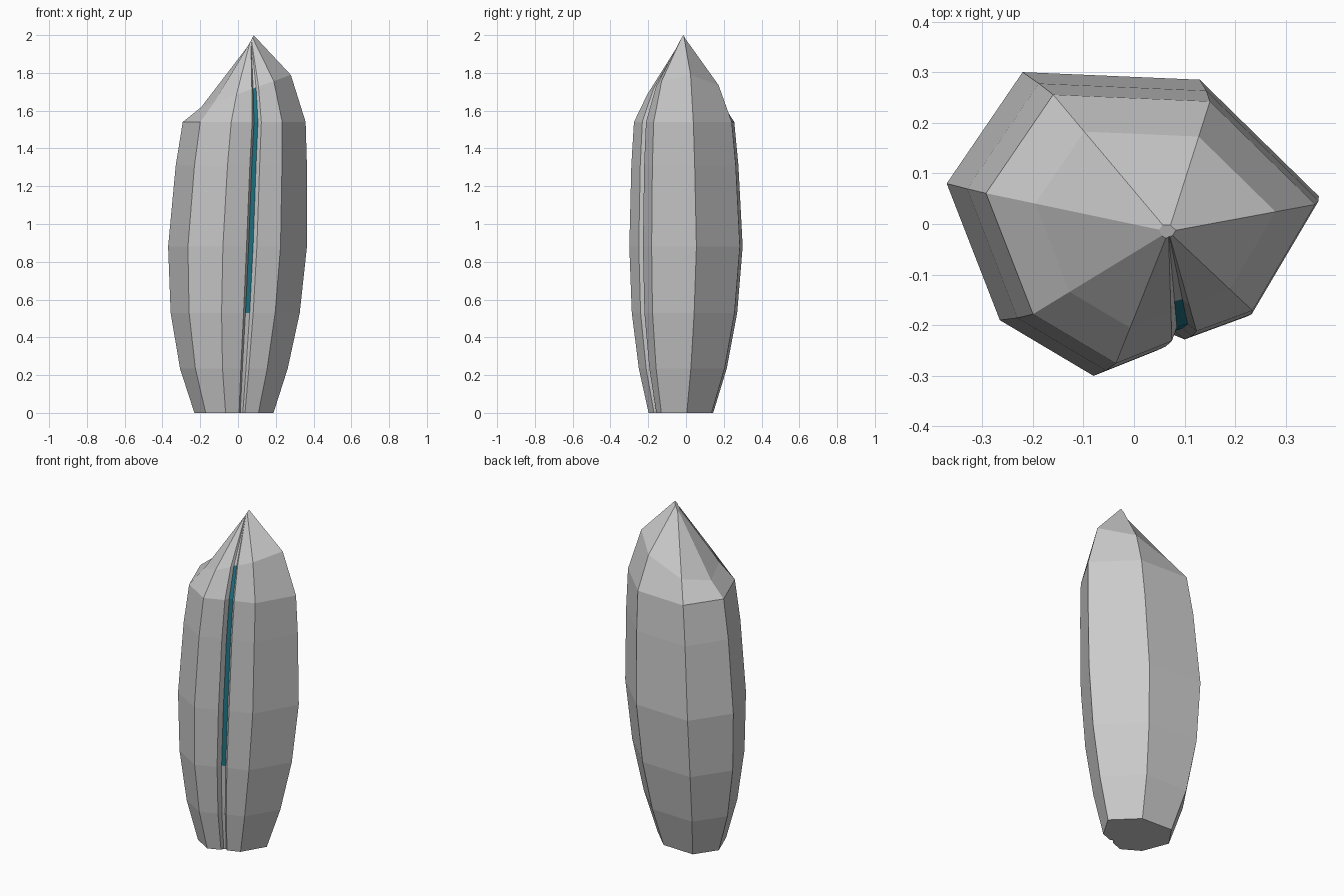
import bpy
import bmesh
from mathutils import Vector

old = bpy.data.objects.get("Cube")
if old:
    bpy.data.objects.remove(old, do_unlink=True)


def make_material(name, rgb):
    mat = bpy.data.materials.new(name)
    mat.use_nodes = True
    color = (*rgb, 1.0)
    mat.diffuse_color = color
    mat.node_tree.nodes["Principled BSDF"].inputs["Base Color"].default_value = color
    return mat


# Cross-section at the widest height, counter-clockwise; the notch is a front groove
section = [
    (-0.08, -0.30),
    (0.045, -0.25), (0.056, -0.219), (0.08, -0.212), (0.10, -0.228),
    (0.225, -0.182), (0.365, 0.055), (0.13, 0.285),
    (-0.22, 0.30), (-0.37, 0.08), (-0.265, -0.19),
]
GROOVE_FLOOR = 2

# Body rings: height, scale, x shift, y shift
levels = [
    (0.0, 0.57, -0.02, -0.027),
    (0.235, 0.776, -0.02, -0.017),
    (0.53, 0.93, -0.0125, -0.008),
    (0.88, 1.0, 0.0, 0.0),
    (1.31, 0.945, 0.02, -0.006),
    (1.54, 0.885, 0.035, -0.01),
]
rings = [[Vector((x * s + dx, y * s + dy, z)) for x, y in section]
         for z, s, dx, dy in levels]


def tilted_ring(base, amount, height, slope):
    """Shrink a ring towards the tip and lay it on a plane rising along x."""
    tip = Vector((0.068, -0.015, 0))
    ring = []
    for p in base:
        q = tip + (p - tip) * amount
        ring.append(Vector((q.x, q.y, height + slope * (q.x - tip.x))))
    return ring


shoulder = rings[-1]
rings.append(tilted_ring(shoulder, 0.73, 1.713, 0.36))
rings.append(tilted_ring(shoulder, 0.05, 1.971, 2.0))

# Faceted crystal body
bm = bmesh.new()
loops = [[bm.verts.new(p) for p in ring] for ring in rings]
count = len(section)
for level, (low, high) in enumerate(zip(loops, loops[1:])):
    for i in range(count):
        j = (i + 1) % count
        face = bm.faces.new((low[i], low[j], high[j], high[i]))
        # Coloured inlay along the groove floor
        if i == GROOVE_FLOOR and 2 <= level <= 5:
            face.material_index = 1
bm.faces.new(list(reversed(loops[0])))
bm.faces.new(loops[-1])
bmesh.ops.recalc_face_normals(bm, faces=bm.faces)

mesh = bpy.data.meshes.new("crystal_body")
bm.to_mesh(mesh)
bm.free()
mesh.materials.append(make_material("pale_grey_stone", (0.6, 0.6, 0.6)))
mesh.materials.append(make_material("teal_inlay", (0.015, 0.19, 0.25)))
body = bpy.data.objects.new("crystal_body", mesh)
bpy.context.collection.objects.link(body)
